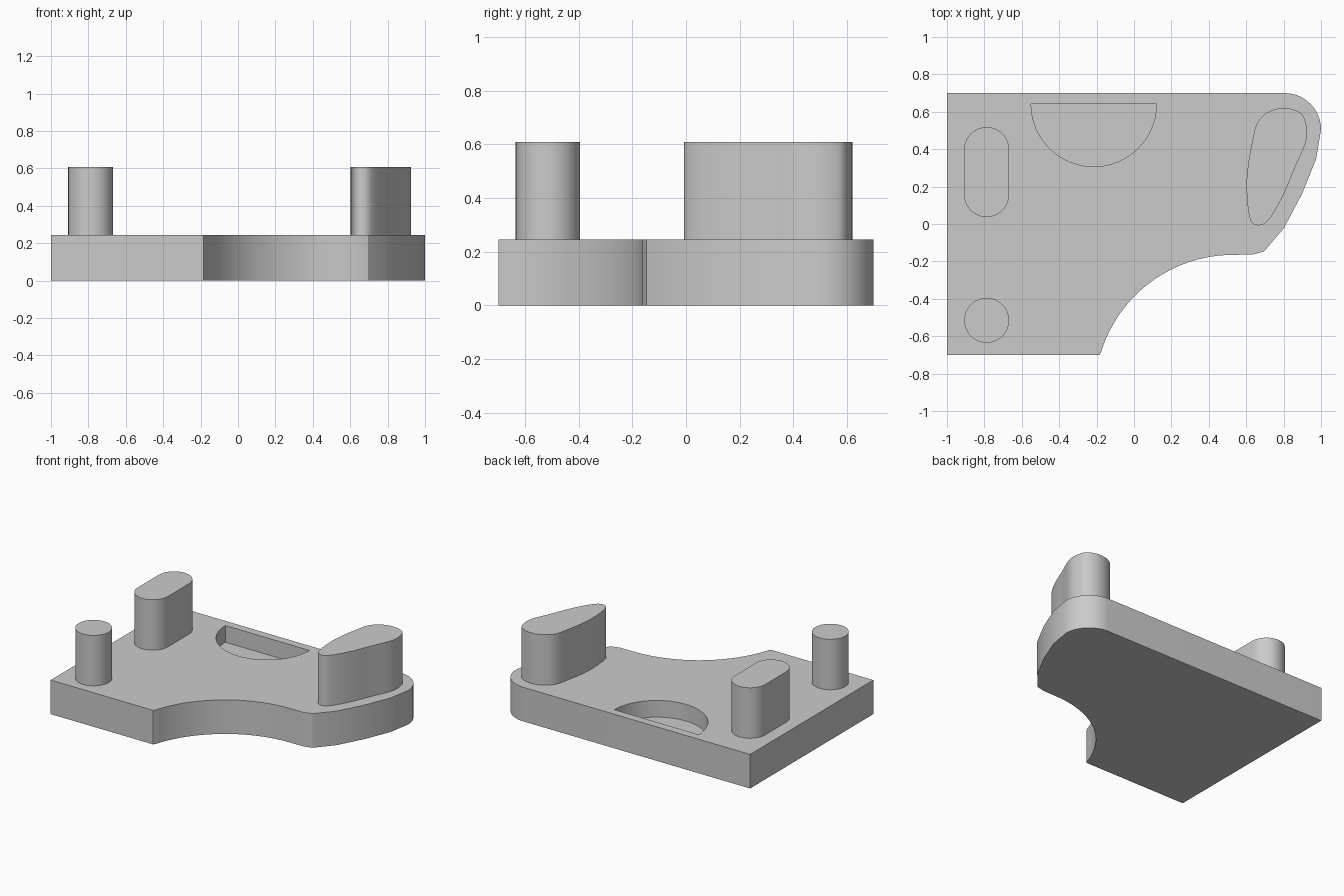
import bpy, bmesh
from math import sin, cos, radians
from mathutils import Vector

cube = bpy.data.objects.get("Cube")
if cube:
    bpy.data.objects.remove(cube, do_unlink=True)

PLATE_TOP, POST_TOP, POCKET_FLOOR = 0.245, 0.608, 0.125

grey = bpy.data.materials.new("plain grey")
grey.use_nodes = True
grey.diffuse_color = (0.6, 0.6, 0.6, 1)
grey.node_tree.nodes["Principled BSDF"].inputs["Base Color"].default_value = (0.6, 0.6, 0.6, 1)


def arc(x, y, r, start, end, steps=24):
    angles = [radians(start + (end - start) * i / steps) for i in range(steps + 1)]
    return [(x + r * cos(a), y + r * sin(a)) for a in angles]


def smooth_loop(points, steps=5):
    """Closed Catmull-Rom curve through the points."""
    pts = [Vector(p) for p in points]
    n, out = len(pts), []
    for i in range(n):
        a, b, c, d = (pts[(i + k) % n] for k in (-1, 0, 1, 2))
        for s in range(steps):
            t = s / steps
            p = b + (c - a) * t / 2 + (a - b * 2.5 + c * 2 - d / 2) * t**2
            out.append(tuple(p + ((b - c) * 3 + d - a) * t**3 / 2))
    return out


def extrude(name, outline, bottom, top):
    bm = bmesh.new()
    base = bm.faces.new([bm.verts.new((x, y, bottom)) for x, y in outline])
    side = bmesh.ops.extrude_face_region(bm, geom=[base])["geom"]
    bmesh.ops.translate(bm, vec=(0, 0, top - bottom),
                        verts=[v for v in side if isinstance(v, bmesh.types.BMVert)])
    bmesh.ops.recalc_face_normals(bm, faces=bm.faces)
    mesh = bpy.data.meshes.new(name)
    bm.to_mesh(mesh)
    bm.free()
    mesh.materials.append(grey)
    obj = bpy.data.objects.new(name, mesh)
    bpy.context.collection.objects.link(obj)
    return obj


def activate(obj):
    bpy.ops.object.select_all(action='DESELECT')
    obj.select_set(True)
    bpy.context.view_layer.objects.active = obj


# Base plate with a scooped front edge and a rounded back corner
outline = [(-1, 0.7), (-1, -0.7), (-0.185, -0.7)]
outline += arc(0.53, -0.905, 0.74, 163, 90)
outline += [(0.635, -0.163), (0.695, -0.147), (0.8, -0.024), (0.897, 0.158), (0.973, 0.345)]
outline += arc(0.805, 0.505, 0.195, 0, 90, 12)
plate = extrude("base_plate", outline, 0, PLATE_TOP)

# Half-moon pocket sunk into the plate
cutter = extrude("pocket_cutter", arc(-0.215, 0.642, 0.335, 180, 360, 40), POCKET_FLOOR, 0.4)
cutter.hide_render = True
cut = plate.modifiers.new("pocket", 'BOOLEAN')
cut.operation, cut.solver, cut.object = 'DIFFERENCE', 'EXACT', cutter
activate(plate)
bpy.ops.object.modifier_apply(modifier=cut.name)
bpy.data.objects.remove(cutter, do_unlink=True)

# Upright posts
round_post = extrude("round_post", arc(-0.788, -0.515, 0.12, 0, 350, 35), PLATE_TOP, POST_TOP)
slot = arc(-0.788, 0.398, 0.12, 0, 180) + arc(-0.788, 0.157, 0.12, 180, 360)
slot_post = extrude("slot_post", slot, PLATE_TOP, POST_TOP)
teardrop = smooth_loop([
    (0.635, 0.003), (0.69, -0.003), (0.74, 0.05), (0.8, 0.158), (0.86, 0.3), (0.922, 0.452),
    (0.913, 0.56), (0.875, 0.602), (0.806, 0.62), (0.725, 0.602), (0.66, 0.543),
    (0.629, 0.426), (0.607, 0.29), (0.602, 0.185), (0.613, 0.06)])
teardrop_post = extrude("teardrop_post", teardrop, PLATE_TOP, POST_TOP)

# Smooth curved walls, keep the rims crisp
for obj in (plate, round_post, slot_post, teardrop_post):
    activate(obj)
    bpy.ops.object.shade_smooth_by_angle(angle=radians(30))
